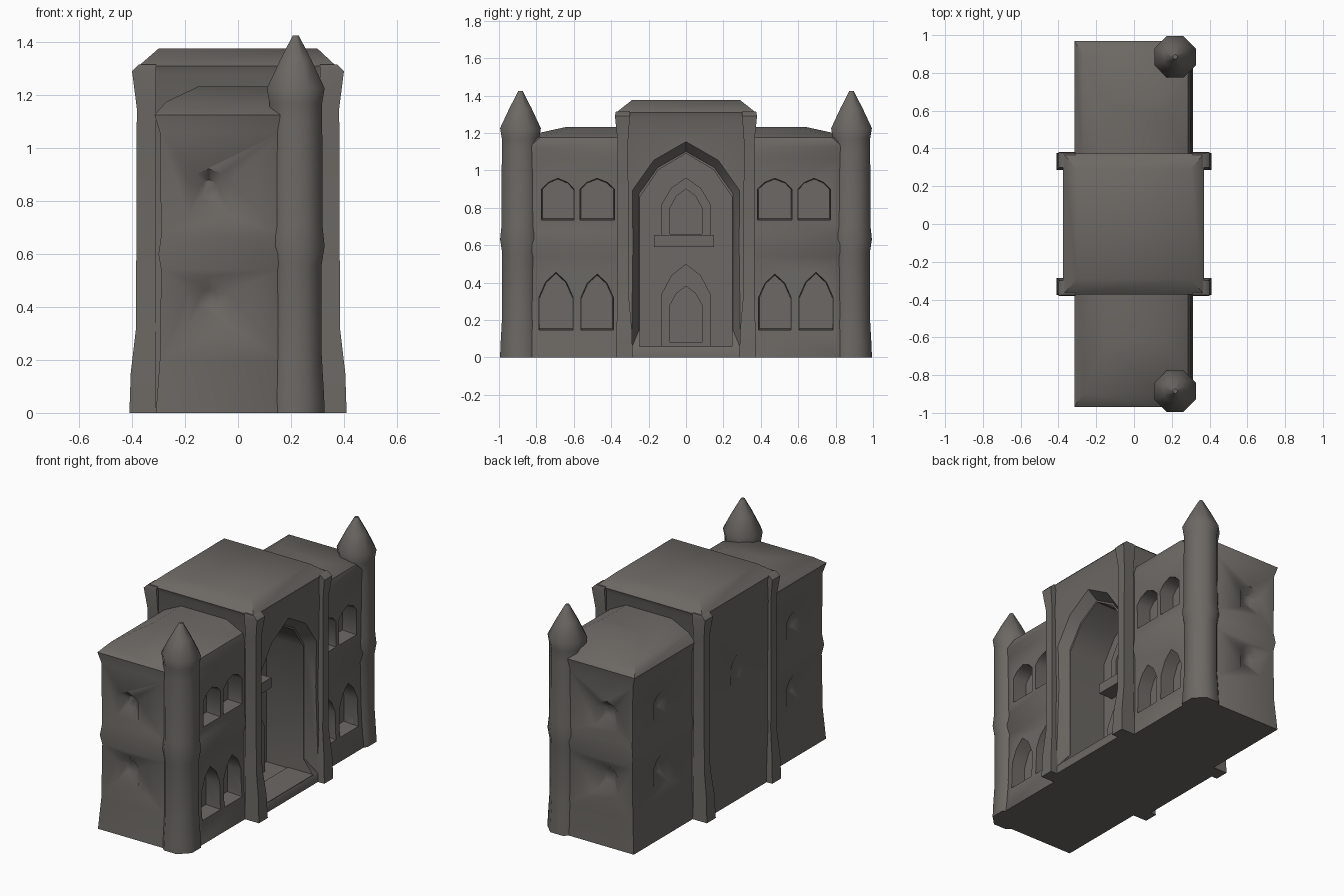
import bpy, bmesh, math

if "Cube" in bpy.data.objects:
    bpy.data.objects.remove(bpy.data.objects["Cube"])

stone = bpy.data.materials.new("weathered grey stone")
stone.diffuse_color = (0.15, 0.14, 0.128, 1)
stone.use_nodes = True
stone.node_tree.nodes["Principled BSDF"].inputs["Base Color"].default_value = stone.diffuse_color


def finish(name, bm):
    bmesh.ops.recalc_face_normals(bm, faces=bm.faces)
    me = bpy.data.meshes.new(name)
    bm.to_mesh(me)
    bm.free()
    me.materials.append(stone)
    ob = bpy.data.objects.new(name, me)
    bpy.context.collection.objects.link(ob)
    return ob


def loft(name, rings):
    """Skin a list of closed rings and cap both ends."""
    bm = bmesh.new()
    rows = [[bm.verts.new(p) for p in r] for r in rings]
    n = len(rows[0])
    for a, b in zip(rows, rows[1:]):
        for i in range(n):
            bm.faces.new((a[i], a[(i + 1) % n], b[(i + 1) % n], b[i]))
    bm.faces.new(rows[0])
    bm.faces.new(rows[-1])
    return finish(name, bm)


def rect(x0, x1, y0, y1, z):
    return [(x0, y0, z), (x1, y0, z), (x1, y1, z), (x0, y1, z)]


def box(name, x0, x1, y0, y1, z0, z1):
    return loft(name, [rect(x0, x1, y0, y1, z0), rect(x0, x1, y0, y1, z1)])


def arch(c, w, z0, spring, top):
    """Pointed arch outline as (across, z)."""
    h = w / 2
    mid = spring + (top - spring) * 0.62
    return [(c - h, z0), (c + h, z0), (c + h, spring), (c + h * .6, mid),
            (c, top), (c - h * .6, mid), (c - h, spring)]


def prism(name, outline, axis, start, end, shrink=1.0):
    """Extrude an outline along x or y, optionally tapering at the end."""
    cu = sum(p[0] for p in outline) / len(outline)
    cz = sum(p[1] for p in outline) / len(outline)
    rings = []
    for d, k in ((start, 1.0), (end, shrink)):
        pts = [(cu + (u - cu) * k, cz + (z - cz) * k) for u, z in outline]
        rings.append([(d, u, z) if axis == 'x' else (u, d, z) for u, z in pts])
    return loft(name, rings)


def cut(ob, cutter):
    m = ob.modifiers.new("cut", 'BOOLEAN')
    m.operation, m.object, m.solver = 'DIFFERENCE', cutter, 'EXACT'
    bpy.context.view_layer.objects.active = ob
    bpy.ops.object.modifier_apply(modifier=m.name)
    bpy.data.objects.remove(cutter)


def turret(name, x, y, profile, sides=8):
    rings = []
    for r, z in profile:
        rings.append([(x + r * math.cos((i + .5) * math.tau / sides),
                       y + r * math.sin((i + .5) * math.tau / sides), z) for i in range(sides)])
    return loft(name, rings)


# Central hall with chamfered roof
hall = loft("central_hall", [
    rect(-.37, .365, -.365, .365, 0), rect(-.36, .35, -.355, .355, .6),
    rect(-.365, .36, -.36, .36, 1.28), rect(-.375, .37, -.372, .372, 1.31),
    rect(-.30, .30, -.29, .29, 1.375)])
# Splayed arch surround, then the deep niche
cut(hall, prism("splay_cutter", arch(0, .60, .03, .90, 1.17), 'x', .38, .29, .84))
cut(hall, prism("niche_cutter", arch(0, .49, .055, .86, 1.09), 'x', .45, .03))
cut(hall, prism("rear_window_cutter", arch(0, .19, .68, .85, .96), 'x', -.38, -.345, .4))

# Doorway, balcony and upper doorway at the back of the niche
door = prism("inner_porch", arch(0, .26, .05, .34, .50), 'x', .01, .10)
cut(door, prism("door_cutter", arch(0, .17, .08, .28, .38), 'x', .14, .05))
box("balcony", .01, .13, -.17, .15, .59, .655)
gallery = prism("upper_surround", arch(0, .26, .65, .82, .96), 'x', .01, .07)
cut(gallery, prism("upper_door_cutter", arch(0, .17, .66, .80, .90), 'x', .12, .04))
box("door_step", .18, .36, -.25, .25, .0, .06)

# Corner buttresses of the hall
for sx in (-1, 1):
    for sy in (-1, 1):
        rings = []
        for xo, yi, yo, z in ((.41, .285, .375, 0), (.405, .29, .372, .15), (.385, .305, .365, .32),
                              (.382, .31, .365, 1.15), (.40, .30, .38, 1.29), (.375, .30, .375, 1.315)):
            rings.append([(sx * .31, sy * yi, z), (sx * xo, sy * yi, z),
                          (sx * xo, sy * yo, z), (sx * .31, sy * yo, z)])
        loft("buttress", rings)

# Two wings with windows, ledges and turrets
for s in (-1, 1):
    # Outer corner is chamfered so that it disappears into the turret
    rings = []
    for x0, x1, yo, z, c in ((-.31, .312, .970, 0, .14), (-.295, .295, .957, .2, .13),
                             (-.29, .29, .955, .54, .13), (-.30, .305, .965, .60, .13),
                             (-.29, .295, .957, .67, .13), (-.295, .297, .957, 1.06, .13),
                             (-.315, .30, .968, 1.125, .13), (-.27, .285, .90, 1.175, .12),
                             (-.15, .17, .64, 1.232, .05)):
        rings.append([(x0, s * .34, z), (x1, s * .34, z), (x1, s * (yo - c), z),
                      (x1 - c, s * yo, z), (x0, s * yo, z)])
    wing = loft("wing", rings)
    # Recessed facade windows, paired around a thin mullion
    for c, w, z0, sp, top in ((.475, .18, .14, .32, .45), (.695, .19, .14, .32, .46),
                              (.475, .19, .73, .90, .96), (.685, .18, .73, .90, .96)):
        cut(wing, prism("window_cutter", arch(s * c, w, z0, sp, top), 'x', .36, .20, .92))
    # Shallow window dents on the end and the rear
    for z0, sp, top in ((.30, .46, .54), (.72, .88, .94)):
        cut(wing, prism("end_cutter", arch(-.11, .20, z0, sp, top), 'y', s * .975, s * .915, .3))
        cut(wing, prism("rear_cutter", arch(s * .67, .18, z0, sp, top), 'x', -.31, -.255, .3))
    turret("corner_turret", .218, s * .885, (
        (.118, 0), (.116, .06), (.106, .22), (.106, .56), (.118, .63), (.110, .70),
        (.108, 1.10), (.108, 1.17), (.118, 1.225), (.065, 1.33), (.012, 1.425)))

# Smooth soft bends, keep hard edges
for ob in bpy.context.collection.objects:
    ob.select_set(True)
    bpy.context.view_layer.objects.active = ob
bpy.ops.object.shade_smooth_by_angle(angle=math.radians(46))
